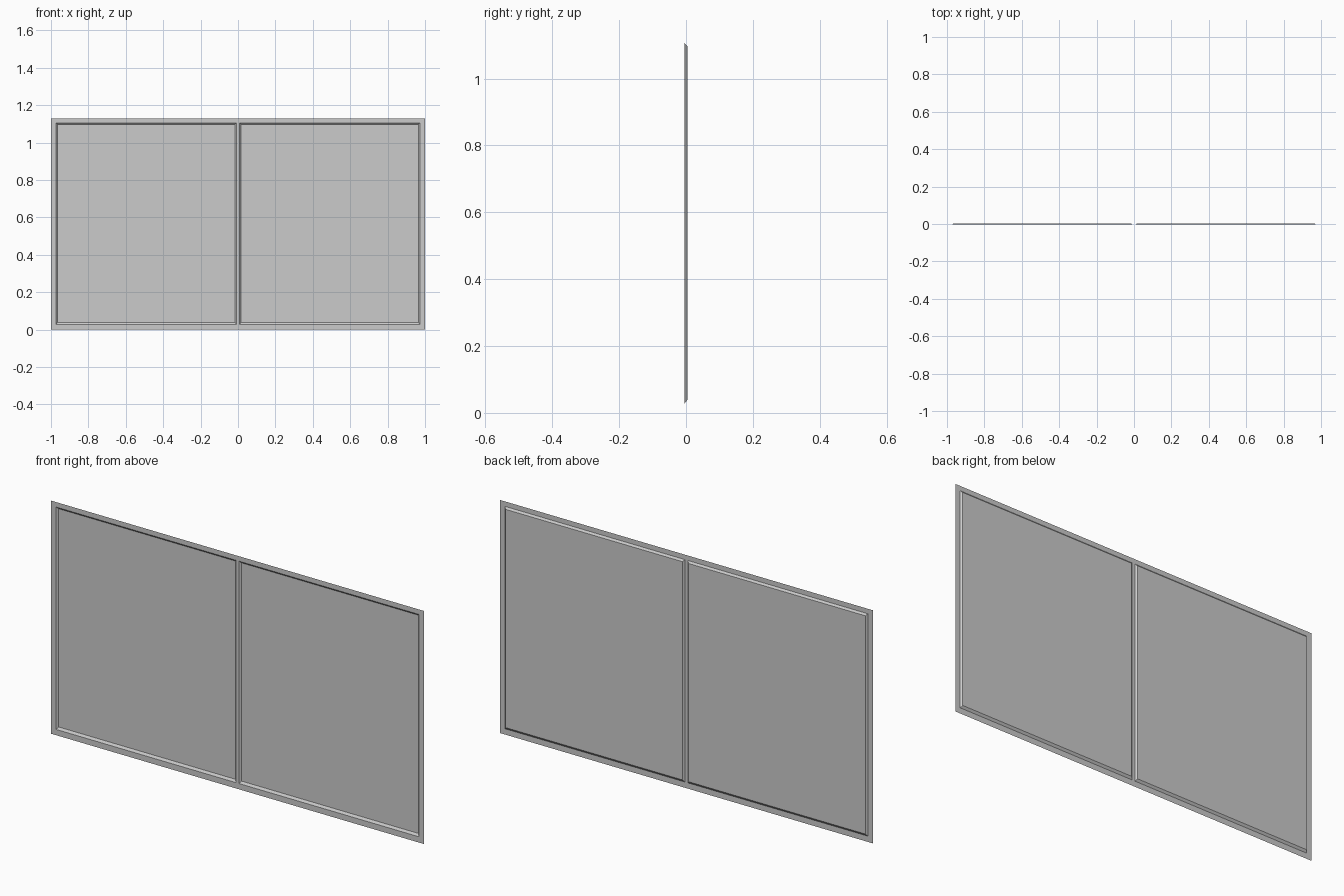
import bpy

if "Cube" in bpy.data.objects:
    bpy.data.objects.remove(bpy.data.objects["Cube"])

HEIGHT = 1.13
FRONT, BACK = -0.004, 0.004


def rect(x0, x1, z0, z1, y):
    """Corners of an upright rectangle, anticlockwise seen from the front."""
    return [(x0, y, z0), (x1, y, z0), (x1, y, z1), (x0, y, z1)]


def ring(outer, inner):
    """Four quads joining an outer rectangle to an inner one."""
    faces = [(i, (i + 1) % 4, 4 + (i + 1) % 4, 4 + i) for i in range(4)]
    return outer + inner, faces


def mirrored(name, verts, faces):
    """Make the right half as a mesh and mirror it to the left."""
    mesh = bpy.data.meshes.new(name)
    mesh.from_pydata(verts, [], faces)
    obj = bpy.data.objects.new(name, mesh)
    bpy.context.collection.objects.link(obj)
    mod = obj.modifiers.new("mirror", "MIRROR")
    mod.use_axis[0] = True
    mod.use_mirror_merge = True
    mod.merge_threshold = 0.0005
    return obj


edge = rect(0, 1, 0, HEIGHT, FRONT)
opening = rect(0.008, 0.973, 0.028, HEIGHT - 0.024, FRONT)
recess = rect(0.016, 0.965, 0.039, HEIGHT - 0.033, BACK)

# Flat border with a narrow centre bar
mirrored("frame", *ring(edge, opening))

# Sloped step from the border back to the panels
mirrored("bevel_trim", *ring(opening, recess))

# Recessed flat panels
mirrored("panel", recess, [(0, 1, 2, 3)])
